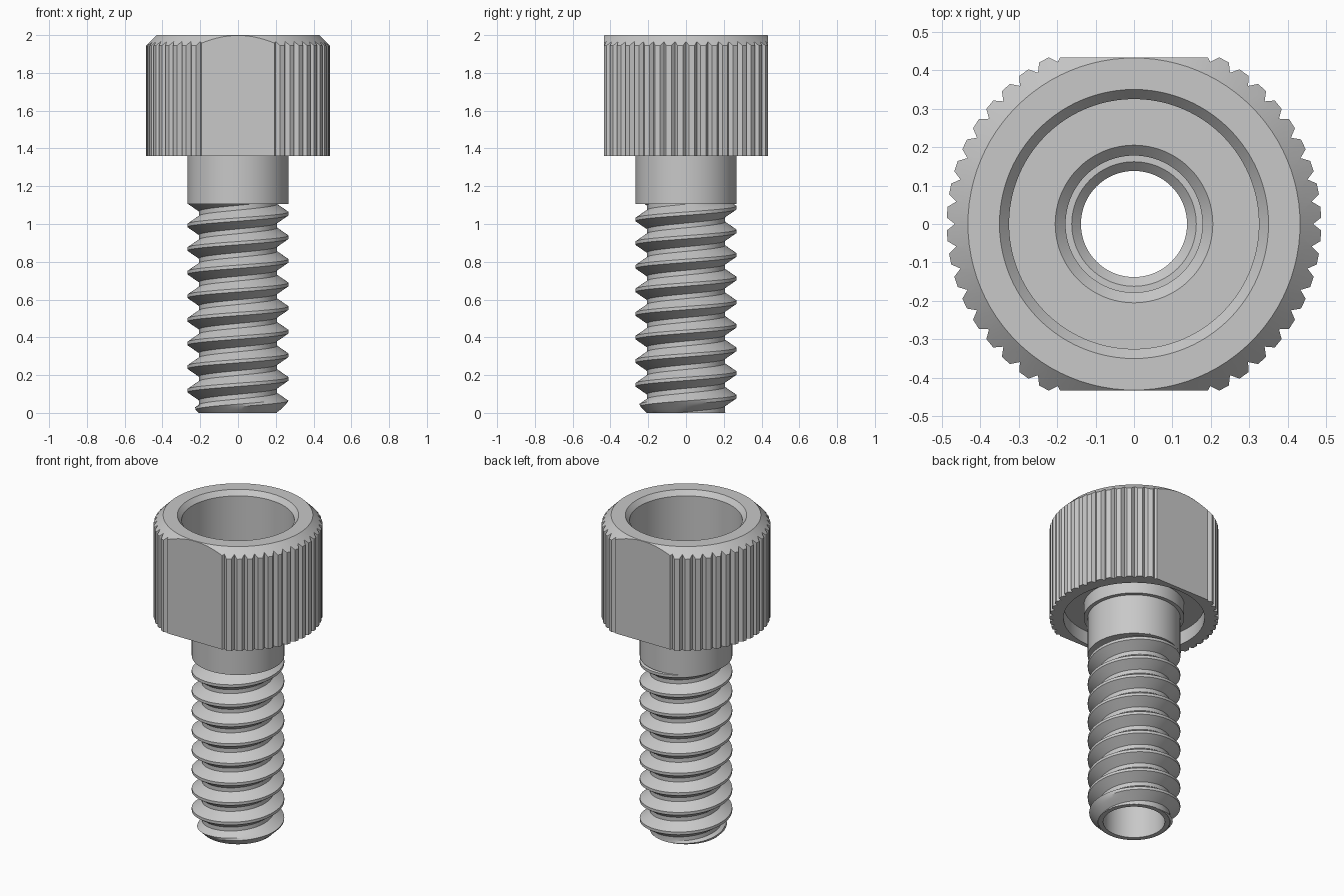
import bpy, bmesh
from math import cos, sin, pi, tau, floor, radians

if "Cube" in bpy.data.objects:
    bpy.data.objects.remove(bpy.data.objects["Cube"], do_unlink=True)

steel = bpy.data.materials.new("plain_grey_steel")
steel.use_nodes = True
grey = (0.58, 0.58, 0.58, 1)
steel.diffuse_color = grey
steel.node_tree.nodes["Principled BSDF"].inputs["Base Color"].default_value = grey


def finish(name, bm):
    bmesh.ops.remove_doubles(bm, verts=bm.verts, dist=1e-5)
    bmesh.ops.recalc_face_normals(bm, faces=bm.faces)
    mesh = bpy.data.meshes.new(name)
    bm.to_mesh(mesh)
    bm.free()
    mesh.materials.append(steel)
    obj = bpy.data.objects.new(name, mesh)
    bpy.context.collection.objects.link(obj)
    return obj


def select(obj):
    bpy.ops.object.select_all(action='DESELECT')
    obj.select_set(True)
    bpy.context.view_layer.objects.active = obj


def smooth(obj):
    select(obj)
    bpy.ops.object.shade_smooth_by_angle(angle=radians(25))


def revolve(name, profile, steps=96):
    """Spin a closed (radius, height) profile into a ring."""
    bm = bmesh.new()
    rings = [[bm.verts.new((r * cos(tau * i / steps), r * sin(tau * i / steps), z))
              for r, z in profile] for i in range(steps)]
    n = len(profile)
    for i in range(steps):
        a, b = rings[i], rings[(i + 1) % steps]
        for j in range(n):
            k = (j + 1) % n
            bm.faces.new((a[j], b[j], b[k], a[k]))
    return finish(name, bm)


# Head: chamfered cup with a recess and a collar underneath
head = revolve("head", [
    (0.35, 2), (0.432, 2), (0.52, 1.912), (0.52, 1.36), (0.407, 1.36),
    (0.407, 1.445), (0.29, 1.445), (0.29, 1.36), (0.178, 1.36),
    (0.178, 1.523), (0.205, 1.55), (0.325, 1.55), (0.325, 1.97)])

# Knurled outline with two flats, used to trim the head
TEETH, TIP, VALLEY, FLAT = 50, 0.487, 0.466, 0.4335
bm = bmesh.new()
outline = []
for t in range(TEETH):
    for part, r in ((0, VALLEY), (0.27, TIP), (0.73, TIP)):
        a = tau * (t + part) / TEETH
        y = max(-FLAT, min(FLAT, r * sin(a)))
        outline.append(bm.verts.new((r * cos(a), y, 1.2)))
base = bm.faces.new(outline)
top = bmesh.ops.extrude_face_region(bm, geom=[base])["geom"]
bmesh.ops.translate(bm, vec=(0, 0, 1), verts=[v for v in top if isinstance(v, bmesh.types.BMVert)])
knurl = finish("knurl_cutter", bm)
knurl.hide_render = True

trim = head.modifiers.new("knurl", 'BOOLEAN')
trim.operation = 'INTERSECT'
trim.solver = 'EXACT'
trim.object = knurl
select(head)
bpy.ops.object.modifier_apply(modifier=trim.name)
bpy.data.objects.remove(knurl, do_unlink=True)
smooth(head)

# Shank: plain neck, thread core and stepped through bore
CREST, ROOT, NECK = 0.267, 0.207, 1.105
smooth(revolve("shank", [
    (CREST, 1.365), (CREST, NECK), (ROOT - 0.001, NECK), (ROOT - 0.001, 0),
    (0.178, 0), (0.178, 0.91), (0.138, 0.95), (0.138, 1.126),
    (0.162, 1.15), (0.178, 1.15), (0.178, 1.365)]))

# Thread: right-handed helical surface, chamfered at the tip
PITCH, STEPS, SUB = 0.125, 72, 3
corners = [(-0.5, ROOT), (-0.4, ROOT), (-0.07, CREST), (0.07, CREST), (0.4, ROOT)]
section = []
for i, (f, r) in enumerate(corners):
    g, s = corners[i + 1] if i + 1 < len(corners) else (0.5, ROOT)
    cuts = SUB if r != s else 1
    section += [(f + (g - f) * c / cuts, r + (s - r) * c / cuts) for c in range(cuts)]

bm = bmesh.new()
columns = []
for i in range(STEPS + 1):
    a = tau * i / STEPS
    column = []
    for turn in range(-2, 11):
        for f, r in section:
            z = (turn + f + i / STEPS) * PITCH + 0.055
            z = max(0, min(NECK + 0.005, z))
            r = min(r, 0.208 + z)
            column.append(bm.verts.new((r * cos(a), r * sin(a), z)))
    columns.append(column)
for a, b in zip(columns, columns[1:]):
    for j in range(len(a) - 1):
        bm.faces.new((a[j], b[j], b[j + 1], a[j + 1]))
bmesh.ops.remove_doubles(bm, verts=bm.verts, dist=1e-5)
bmesh.ops.dissolve_degenerate(bm, edges=bm.edges, dist=1e-5)
smooth(finish("thread", bm))
